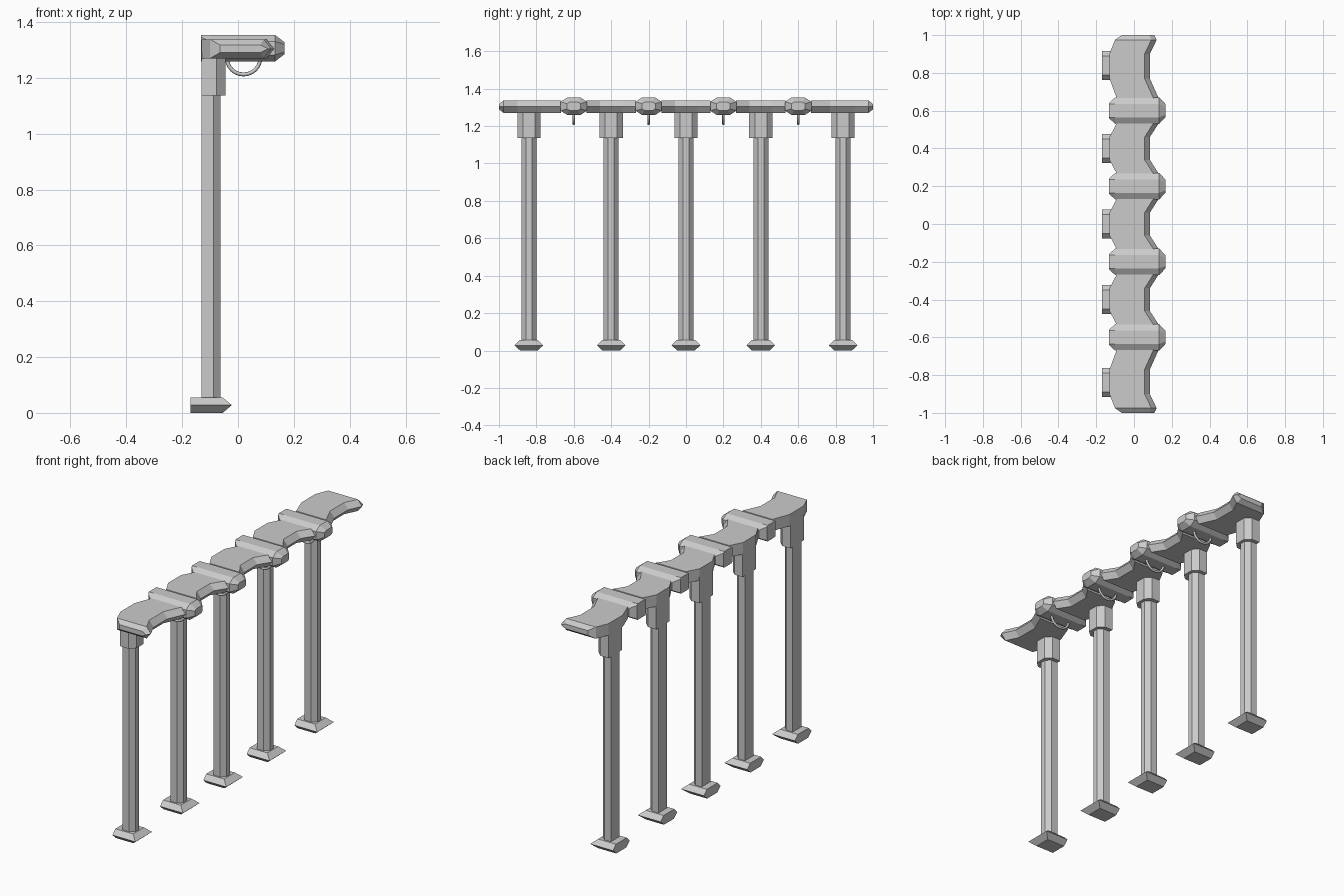
import bpy, bmesh, math
from mathutils import Vector

if "Cube" in bpy.data.objects:
    bpy.data.objects.remove(bpy.data.objects["Cube"])


def loft(name, rings):
    """Skin a list of equal-length rings and cap both ends."""
    bm = bmesh.new()
    vs = [[bm.verts.new(p) for p in r] for r in rings]
    n = len(rings[0])
    for a, b in zip(vs, vs[1:]):
        for i in range(n):
            j = (i + 1) % n
            bm.faces.new((a[i], a[j], b[j], b[i]))
    bm.faces.new(vs[0])
    bm.faces.new(vs[-1])
    bmesh.ops.recalc_face_normals(bm, faces=bm.faces)
    me = bpy.data.meshes.new(name)
    bm.to_mesh(me)
    bm.free()
    ob = bpy.data.objects.new(name, me)
    bpy.context.collection.objects.link(ob)
    return ob


def column(name, y, back, side, front, hw, fw, z0, z1):
    """Upright with a flat back and chamfered front corners."""
    sec = [(back, -hw), (side, -hw), (front, -fw), (front, fw), (side, hw), (back, hw)]
    return loft(name, [[(x, y + dy, z) for x, dy in sec] for z in (z0, z1)])


def foot(y):
    levels = [(0, -0.055, 0.047), (0.028, -0.022, 0.077), (0.055, -0.055, 0.05)]
    loft("foot", [[(-0.17, y - w, z), (x, y - w, z), (x, y + w, z), (-0.17, y + w, z)]
                  for z, x, w in levels])


def deck(y, stations):
    """Wavy rail slab: each station is (y offset, back x, front x, end taper)."""
    rings = []
    for dy, b, f, t in stations:
        lo, hi = 1.27 + t, 1.338 - t
        rings.append([(b, y + dy, lo), (b, y + dy, hi), (f - 0.028, y + dy, hi),
                      (f, y + dy, 1.304), (f - 0.028, y + dy, lo)])
    loft("rail_slab", rings)


def coupling(y):
    """Octagonal collar, narrowed at the back and pointed at the front."""
    # x, half width, half flat, half height, half side height
    shape = [(-0.132, 0.04, 0.035, 0.047, 0.04), (-0.1, 0.07, 0.035, 0.047, 0.024),
             (0.133, 0.07, 0.035, 0.047, 0.024), (0.166, 0.036, 0.022, 0.022, 0.014)]
    rings = []
    for x, w, f, h, s in shape:
        sec = [(-w, -s), (-f, -h), (f, -h), (w, -s), (w, s), (f, h), (-f, h), (-w, s)]
        rings.append([(x, y + dy, 1.306 + dz) for dy, dz in sec])
    loft("rail_coupling", rings)


def hook_ring(y):
    """Half loop hanging under the coupling."""
    rings = []
    for i in range(13):
        a = math.pi * (1 + i / 12)
        d = Vector((math.cos(a), 0, math.sin(a)))
        c = Vector((0.02, y, 1.272)) + d * 0.06
        rings.append([c + d * 0.007 * math.cos(k * math.tau / 8)
                      + Vector((0, 0.007 * math.sin(k * math.tau / 8), 0)) for k in range(8)])
    ob = loft("hanging_loop", rings)
    for p in ob.data.polygons:
        p.use_smooth = len(p.vertices) == 4


# Posts, brackets and feet
for y in (-0.84, -0.4, 0, 0.4, 0.84):
    column("post", y, -0.13, -0.088, -0.062, 0.04, 0.016, 0.04, 1.16)
    column("bracket", y, -0.13, -0.077, -0.045, 0.062, 0.032, 1.137, 1.29)
    foot(y)

# Inner rail slabs
wave = [(-0.132, -0.092, 0.13, 0), (-0.06, -0.13, 0.084, 0),
        (0.06, -0.13, 0.084, 0), (0.132, -0.092, 0.13, 0)]
for y in (-0.4, 0, 0.4):
    deck(y, wave)

# End slabs with bevelled tips
for s in (-1, 1):
    deck(0, [(s * yy, b, f, t) for yy, b, f, t in [
        (0.668, -0.092, 0.13, 0), (0.77, -0.13, 0.084, 0), (0.9, -0.13, 0.084, 0),
        (0.975, -0.1, 0.12, 0), (1.0, -0.065, 0.108, 0.02)]])

# Couplings with hanging loops
for y in (-0.6, -0.2, 0.2, 0.6):
    coupling(y)
    hook_ring(y)
